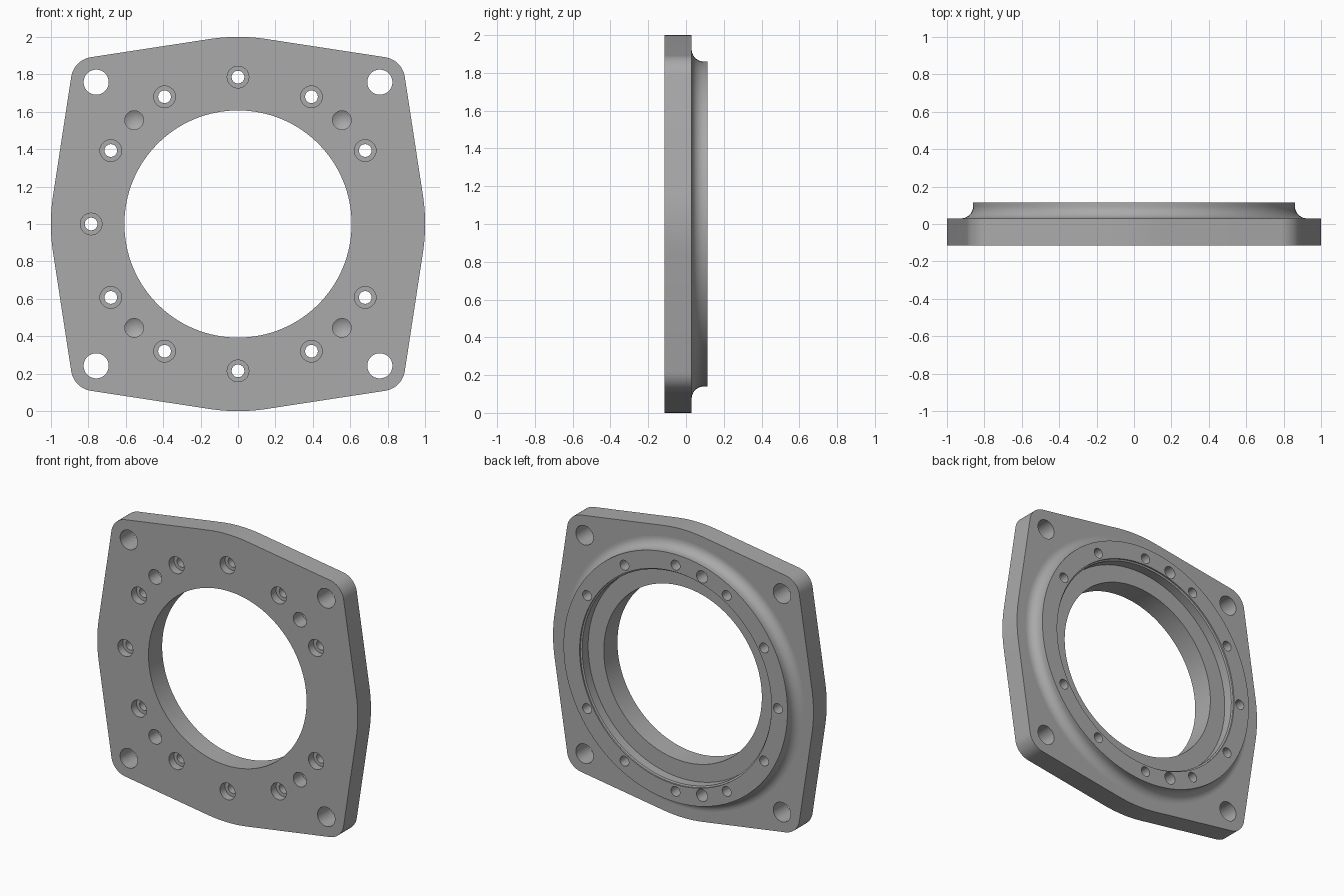
import bpy, bmesh
from math import sin, cos, pi, radians

if "Cube" in bpy.data.objects:
    bpy.data.objects.remove(bpy.data.objects["Cube"], do_unlink=True)

FRONT, SHOULDER, BACK = -0.115, 0.03, 0.115
BOLT_R = 0.785

steel = bpy.data.materials.new("machined grey")
steel.use_nodes = True
grey = (0.4, 0.4, 0.4, 1)
steel.diffuse_color = grey
steel.node_tree.nodes["Principled BSDF"].inputs["Base Color"].default_value = grey


def lathe(bm, profile, x=0, z=0, steps=32):
    """Closed solid turned about the y axis; profile is (radius, y) from axis to axis."""
    rings = []
    for r, y in profile:
        n = steps if r else 1
        rings.append([bm.verts.new((x + r * cos(2 * pi * i / steps), y,
                                    z + r * sin(2 * pi * i / steps))) for i in range(n)])
    for a, b in zip(rings, rings[1:]):
        for i in range(steps):
            j = (i + 1) % steps
            quad = [a[i % len(a)], a[j % len(a)], b[j % len(b)], b[i % len(b)]]
            bm.faces.new(list(dict.fromkeys(quad)))


def finish(bm, name):
    bmesh.ops.recalc_face_normals(bm, faces=bm.faces[:])
    bmesh.ops.translate(bm, verts=bm.verts[:], vec=(0, 0, 1))
    mesh = bpy.data.meshes.new(name)
    bm.to_mesh(mesh)
    bm.free()
    mesh.materials.append(steel)
    obj = bpy.data.objects.new(name, mesh)
    bpy.context.collection.objects.link(obj)
    return obj


def combine(target, other, operation):
    mod = target.modifiers.new(operation.title(), 'BOOLEAN')
    mod.operation, mod.solver, mod.object = operation, 'EXACT', other
    bpy.ops.object.select_all(action='DESELECT')
    bpy.context.view_layer.objects.active = target
    target.select_set(True)
    bpy.ops.object.modifier_apply(modifier=mod.name)
    bpy.data.objects.remove(other, do_unlink=True)


def polar(r, degrees):
    return r * cos(radians(degrees)), r * sin(radians(degrees))


# Eight-sided plate outline: shallow arcs on the sides, tight rounds at the corners
tilt, corner_r = 8.7, 0.125
corner_c = (1 - corner_r) / (sin(radians(tilt)) + cos(radians(tilt)))
outline = []
for quarter in range(4):
    base = 90 * quarter
    for i in range(9):
        outline.append(polar(1, base - tilt + 2 * tilt * i / 8))
    cx, cz = polar(corner_c * 2 ** 0.5, base + 45)
    for i in range(13):
        dx, dz = polar(corner_r, base + tilt + (90 - 2 * tilt) * i / 12)
        outline.append((cx + dx, cz + dz))

bm = bmesh.new()
face = bm.faces.new([bm.verts.new((x, FRONT, z)) for x, z in outline])
ext = bmesh.ops.extrude_face_region(bm, geom=[face])
bmesh.ops.translate(bm, vec=(0, SHOULDER - FRONT, 0),
                    verts=[v for v in ext["geom"] if isinstance(v, bmesh.types.BMVert)])
plate = finish(bm, "adapter_plate")

# Raised ring on the back with a concave fillet at its foot
ring_r, fillet = 0.86, 0.065
profile = [(0, -0.05), (ring_r + fillet, -0.05)]
for i in range(11):
    dr, dy = polar(fillet, 270 - 9 * i)
    profile.append((ring_r + fillet + dr, SHOULDER + fillet + dy))
profile += [(ring_r, BACK), (0, BACK)]
bm = bmesh.new()
lathe(bm, profile, steps=128)
combine(plate, finish(bm, "back_ring"), 'UNION')

# Centre bore with a wider recess behind
bm = bmesh.new()
lathe(bm, [(0, -0.3), (0.607, -0.3), (0.607, 0.035), (0.727, 0.035),
           (0.727, 0.1), (0.737, 0.105), (0.737, 0.3), (0, 0.3)], steps=128)

# Counterbored bolt holes, one position left empty
for k in range(1, 12):
    lathe(bm, [(0, -0.3), (0.058, -0.3), (0.058, FRONT + 0.055), (0.034, FRONT + 0.055),
               (0.034, 0.3), (0, 0.3)], *polar(BOLT_R, 30 * k))

# Corner mounting holes and blind front holes with drill points
for k in range(4):
    angle = 45 + 90 * k
    lathe(bm, [(0, -0.3), (0.067, -0.3), (0.067, 0.3), (0, 0.3)],
          *polar(0.758 * 2 ** 0.5, angle), steps=48)
    lathe(bm, [(0, -0.3), (0.05, -0.3), (0.05, FRONT + 0.1), (0, FRONT + 0.13)],
          *polar(BOLT_R, angle))

# Blind dowel holes in the back ring
for angle in (105, 255):
    lathe(bm, [(0, 0.3), (0.042, 0.3), (0.042, BACK - 0.1), (0, BACK - 0.125)],
          *polar(BOLT_R, angle))
combine(plate, finish(bm, "hole_cutter"), 'DIFFERENCE')

bpy.ops.object.shade_smooth_by_angle(angle=radians(30))
